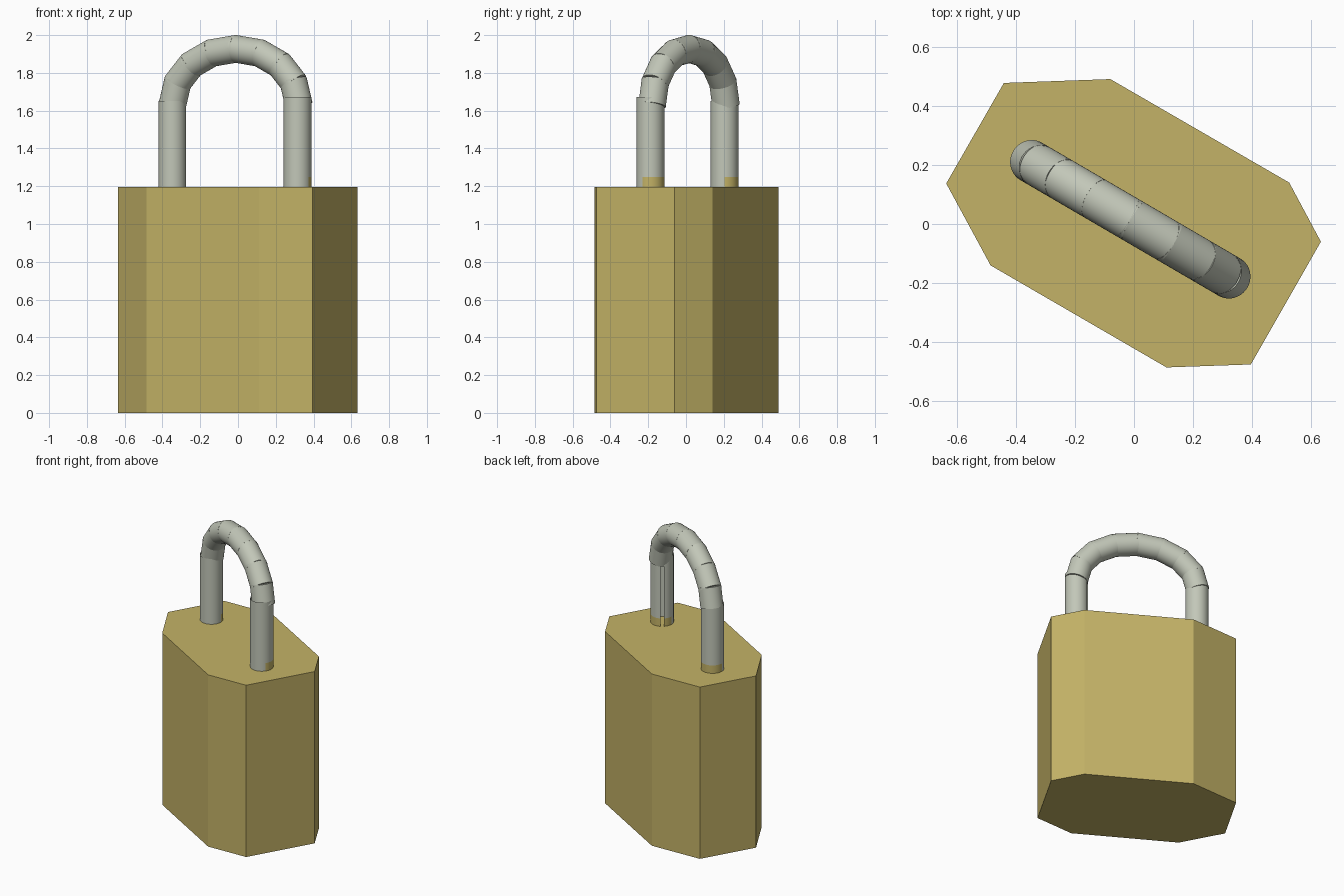
import bpy, bmesh, math
from mathutils import Vector

if "Cube" in bpy.data.objects:
    bpy.data.objects.remove(bpy.data.objects["Cube"], do_unlink=True)


def material(name, rgb):
    m = bpy.data.materials.new(name)
    m.use_nodes = True
    m.diffuse_color = (*rgb, 1)
    bsdf = next(n for n in m.node_tree.nodes if n.type == 'BSDF_PRINCIPLED')
    bsdf.inputs["Base Color"].default_value = (*rgb, 1)
    return m


BRASS = material("brass", (0.55, 0.45, 0.135))
STEEL = material("steel", (0.54, 0.57, 0.48))
RADIUS = 0.073
SIDES = 40
BODY_TOP = 1.195


def finish(bm, name, mats, smooth=False):
    mesh = bpy.data.meshes.new(name)
    bm.to_mesh(mesh)
    bm.free()
    for m in mats:
        mesh.materials.append(m)
    obj = bpy.data.objects.new(name, mesh)
    bpy.context.scene.collection.objects.link(obj)
    if smooth:
        bpy.ops.object.select_all(action='DESELECT')
        obj.select_set(True)
        bpy.context.view_layer.objects.active = obj
        bpy.ops.object.shade_smooth_by_angle(angle=math.radians(30))
    return obj


# Eight-sided body, extruded upward from its outline
outline = [(-0.485, -0.14), (0.11, -0.485), (0.395, -0.475), (0.632, -0.06),
           (0.525, 0.14), (-0.08, 0.49), (-0.44, 0.477), (-0.635, 0.137)]
bm = bmesh.new()
base = bm.faces.new([bm.verts.new((x, y, 0)) for x, y in outline])
top = bmesh.ops.extrude_face_region(bm, geom=[base], use_keep_orig=True)
bmesh.ops.translate(bm, vec=(0, 0, BODY_TOP),
                    verts=[v for v in top["geom"] if isinstance(v, bmesh.types.BMVert)])
bmesh.ops.recalc_face_normals(bm, faces=bm.faces)
finish(bm, "lock_body", [BRASS])


# Upright legs: open tubes with a part-round brass band at the foot
def leg(name, x, y, height, band, gap=None):
    bm = bmesh.new()
    rings = []
    for z in (BODY_TOP, 1.25, height):
        angles = [math.tau * i / SIDES for i in range(SIDES)]
        rings.append([bm.verts.new((x + RADIUS * math.cos(a), y + RADIUS * math.sin(a), z))
                      for a in angles])
    for row in range(2):
        for i in range(SIDES):
            j = (i + 1) % SIDES
            azimuth = 360 * (i + 0.5) / SIDES
            if gap and gap[0] < azimuth < gap[1]:
                continue
            f = bm.faces.new((rings[row][i], rings[row][j],
                              rings[row + 1][j], rings[row + 1][i]))
            in_band = (azimuth - band[0]) % 360 < band[1] - band[0]
            f.material_index = 1 if row == 0 and in_band else 0
    finish(bm, name, [STEEL, BRASS], True)


leg("right_leg", -0.347, 0.204, 1.65, (0, 180))
leg("left_leg", 0.315, -0.188, 1.672, (-40, 180), gap=(117, 135))

# Arch of straight, slightly overlapping round segments along a half ellipse
start, end = Vector((-0.345, 0.21, 1.64)), Vector((0.32, -0.178, 1.64))
middle, half = (start + end) / 2, (end - start) / 2
COUNT = 8
path = [middle - half * math.cos(math.pi * i / COUNT)
        + Vector((0, 0, 0.287 * math.sin(math.pi * i / COUNT))) for i in range(COUNT + 1)]
bm = bmesh.new()
for a, b in zip(path, path[1:]):
    axis = b - a
    place = axis.to_track_quat('Z', 'Y').to_matrix().to_4x4()
    place.translation = (a + b) / 2
    bmesh.ops.create_cone(bm, cap_ends=True, segments=SIDES, radius1=RADIUS, radius2=RADIUS,
                          depth=axis.length + 0.024, matrix=place)
finish(bm, "shackle_arch", [STEEL], True)
